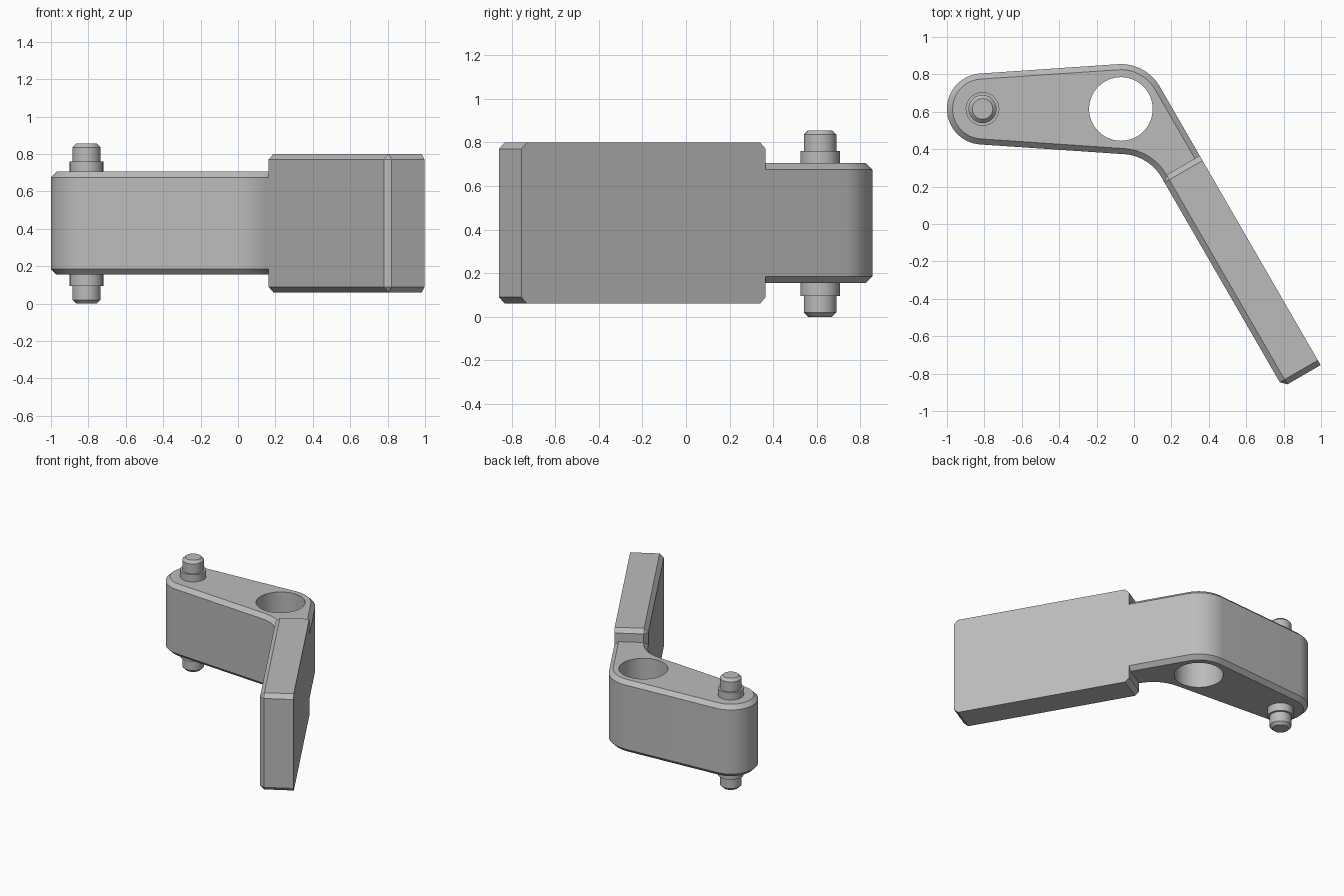
import bpy, bmesh
from math import pi, sin, cos, asin, atan2
from mathutils import Vector, Matrix

if "Cube" in bpy.data.objects:
    bpy.data.objects.remove(bpy.data.objects["Cube"])

grey = bpy.data.materials.new("plain_grey")
grey.use_nodes = True
grey.diffuse_color = (0.5, 0.5, 0.5, 1)
grey.node_tree.nodes["Principled BSDF"].inputs["Base Color"].default_value = (0.5, 0.5, 0.5, 1)

# Shared layout: hub, pivot end and the direction of the angled arm
HUB, PIVOT = Vector((-0.07, 0.615)), Vector((-0.81, 0.615))
HUB_R, PIVOT_R, FILLET_R = 0.24, 0.19, 0.25
ALONG = Vector((cos(-pi / 3), sin(-pi / 3)))
OUT = Vector((cos(pi / 6), sin(pi / 6)))
ARM_IN, ARM_START, ARM_END, CHAMFER = 0.005, 0.427, 1.72, 0.03


def arc(centre, radius, start, end, steps):
    return [centre + radius * Vector((cos(a), sin(a)))
            for a in (start + (end - start) * i / steps for i in range(steps + 1))]


def loft(name, loops):
    """Skin equal-length loops and cap both ends."""
    bm = bmesh.new()
    rings = [[bm.verts.new(p) for p in loop] for loop in loops]
    n = len(rings[0])
    for low, high in zip(rings, rings[1:]):
        for i in range(n):
            j = (i + 1) % n
            bm.faces.new((low[i], low[j], high[j], high[i]))
    bm.faces.new(rings[0][::-1])
    bm.faces.new(rings[-1])
    bmesh.ops.remove_doubles(bm, verts=bm.verts, dist=1e-5)
    bmesh.ops.recalc_face_normals(bm, faces=bm.faces)
    mesh = bpy.data.meshes.new(name)
    bm.to_mesh(mesh)
    bm.free()
    mesh.materials.append(grey)
    obj = bpy.data.objects.new(name, mesh)
    bpy.context.collection.objects.link(obj)
    return obj


def select(obj):
    bpy.ops.object.select_all(action="DESELECT")
    obj.select_set(True)
    bpy.context.view_layer.objects.active = obj


def lathe(name, centre, profile, steps):
    return loft(name, [[(p.x, p.y, z) for p in arc(centre, r, 0, 2 * pi, steps)[:-1]]
                       for r, z in profile])


# Body outline: two tangent circles, a concave fillet, and a straight run into the arm
tilt = asin((HUB_R - PIVOT_R) / (HUB - PIVOT).length)
top_angle = pi / 2 + tilt
below = Vector((cos(-top_angle), sin(-top_angle)))
fillet = HUB + Matrix((below, -OUT)).inverted() @ Vector((HUB_R + FILLET_R, FILLET_R - ARM_IN))


def outline(inset, z):
    end = HUB + ALONG * (ARM_START + CHAMFER)
    pts = arc(PIVOT, PIVOT_R - inset, top_angle, 2 * pi - top_angle, 32)
    pts += arc(fillet, FILLET_R + inset, atan2(-below.y, -below.x), pi / 6, 16)
    pts += [end + OUT * (ARM_IN + inset), end + OUT * (HUB_R - inset)]
    pts += arc(HUB, HUB_R - inset, pi / 6, top_angle, 16)
    return [(p.x, p.y, z) for p in pts]


LOW, HIGH = 0.155, 0.705
body = loft("body", [outline(CHAMFER, LOW), outline(0, LOW + CHAMFER),
                     outline(0, HIGH - CHAMFER), outline(CHAMFER, HIGH)])

# Round hole through the hub
cutter = lathe("hole_cutter", HUB, [(0.17, 0), (0.17, 1)], 64)
cutter.hide_render = True
cut = body.modifiers.new("hole", "BOOLEAN")
cut.operation, cut.solver, cut.object = "DIFFERENCE", "EXACT", cutter
select(body)
bpy.ops.object.modifier_apply(modifier=cut.name)
bpy.data.objects.remove(cutter)


# Arm plate: clipped-corner slab, chamfered all round its inner face
def plate(offset, inset, clip):
    s0, s1 = ARM_START + inset, ARM_END - inset
    z0, z1 = 0.06 + inset, 0.8 - inset
    corners = [(s0 + clip, z0), (s1 - clip, z0), (s1, z0 + clip), (s1, z1 - clip),
               (s1 - clip, z1), (s0 + clip, z1), (s0, z1 - clip), (s0, z0 + clip)]
    return [(*(HUB + ALONG * s + OUT * offset), z) for s, z in corners]


arm = loft("arm", [plate(HUB_R, 0, CHAMFER), plate(ARM_IN + CHAMFER, 0, CHAMFER),
                   plate(ARM_IN, CHAMFER, 0)])

# Pivot pin with a collar above and below the body
half = [(0.055, 0), (0.075, 0.02), (0.075, 0.095), (0.09, 0.095)]
pin = lathe("pivot_pin", PIVOT, half + [(r, 0.855 - z) for r, z in half[::-1]], 48)

for part in (body, arm, pin):
    select(part)
    bpy.ops.object.shade_smooth_by_angle(angle=pi / 6)
